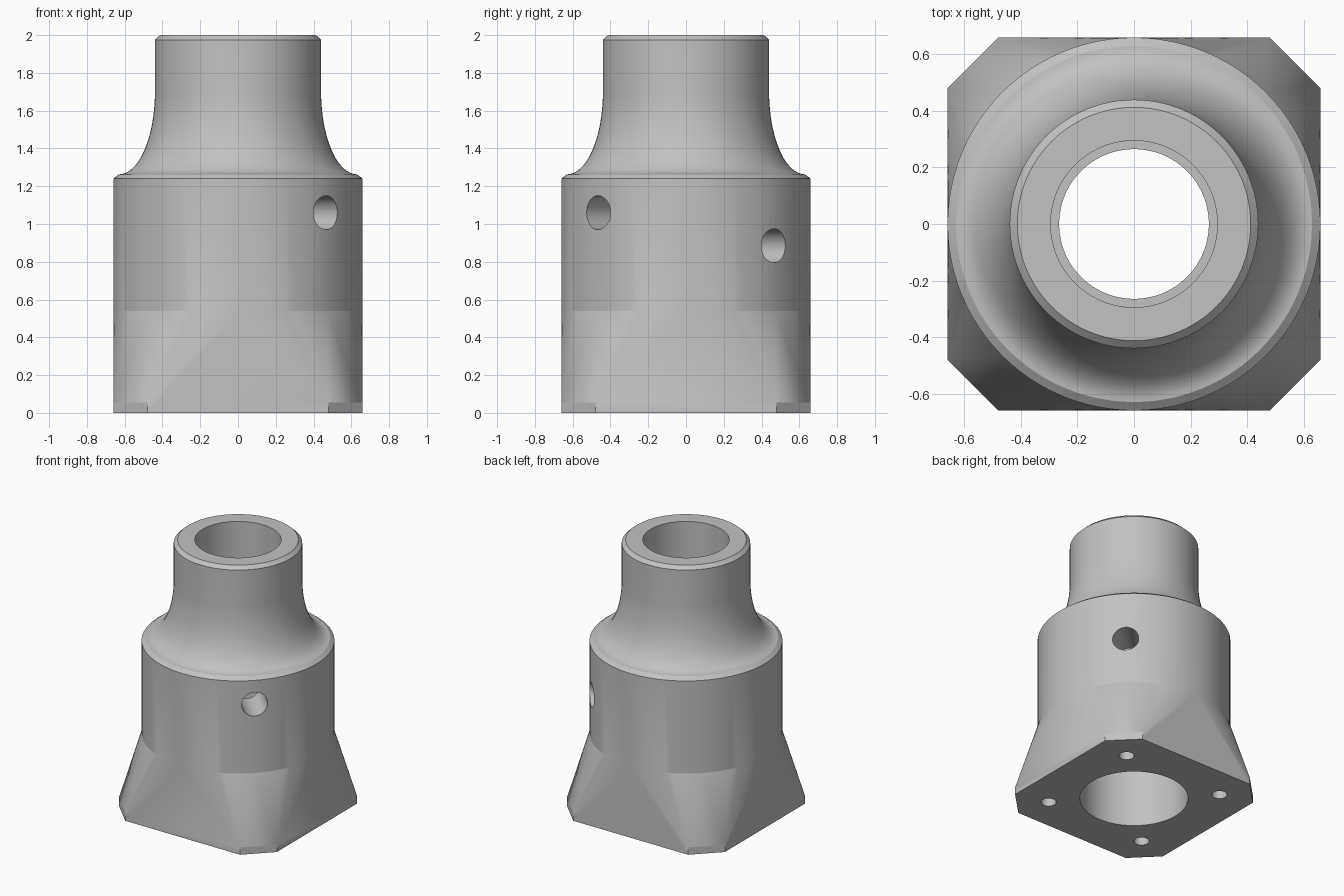
import bpy, bmesh
from math import sin, cos, pi, radians
from mathutils import Matrix, Vector

SIDES = 96

default = bpy.data.objects.get("Cube")
if default:
    bpy.data.objects.remove(default, do_unlink=True)

grey = bpy.data.materials.new("plain grey")
grey.use_nodes = True
colour = (0.54, 0.54, 0.54, 1)
grey.diffuse_color = colour
grey.node_tree.nodes["Principled BSDF"].inputs["Base Color"].default_value = colour


def finish(name, bm):
    bmesh.ops.recalc_face_normals(bm, faces=bm.faces)
    mesh = bpy.data.meshes.new(name)
    bm.to_mesh(mesh)
    bm.free()
    mesh.materials.append(grey)
    ob = bpy.data.objects.new(name, mesh)
    bpy.context.collection.objects.link(ob)
    return ob


def ring(r, z):
    return [Vector((r * cos(2 * pi * i / SIDES), r * sin(2 * pi * i / SIDES), z))
            for i in range(SIDES)]


def raise_cap(bm, cap, profile):
    """Extrude a round cap through successive (radius, height) points."""
    for r, z in profile:
        cap = bmesh.ops.extrude_discrete_faces(bm, faces=[cap])["faces"][0]
        for v in cap.verts:
            flat = v.co.to_2d().normalized() * r
            v.co = (flat.x, flat.y, z)


def rod(name, radius, length, matrix):
    bm = bmesh.new()
    bmesh.ops.create_cone(bm, cap_ends=True, segments=32, radius1=radius,
                          radius2=radius, depth=length, matrix=matrix)
    return finish(name, bm)


def cut_away(target, tool):
    """Subtract the tool and discard it."""
    tool.hide_render = True
    mod = target.modifiers.new("cut", 'BOOLEAN')
    mod.operation, mod.solver, mod.object = 'DIFFERENCE', 'EXACT', tool
    bpy.context.view_layer.objects.active = target
    bpy.ops.object.modifier_apply(modifier=mod.name)
    bpy.data.objects.remove(tool, do_unlink=True)


# Foot: square with cut corners, blending into a circle
half, corner = 0.66, 0.48
points = [Vector((sx * x, sy * y, z)) for x, y in ((half, corner), (corner, half))
          for sx in (1, -1) for sy in (1, -1) for z in (0, 0.055)]
bm = bmesh.new()
for p in points + ring(half, 0.54):
    bm.verts.new(p)
bmesh.ops.convex_hull(bm, input=bm.verts)
bmesh.ops.dissolve_limit(bm, angle_limit=radians(0.2), verts=bm.verts, edges=bm.edges)
bmesh.ops.recalc_face_normals(bm, faces=bm.faces)

# Barrel, flared shoulder and chamfered neck raised from the foot's round top
flare = [(0.63 - 0.19 * sin(t), 1.70 - 0.437 * cos(t))
         for t in (pi / 2 * i / 20 for i in range(21))]
cap = max(bm.faces, key=lambda f: f.calc_center_median().z)
raise_cap(bm, cap, [(half, 1.24)] + flare + [(0.44, 1.975), (0.413, 2.0)])
body = finish("coupling_housing", bm)

# Stepped bore: wide below, narrow in the middle, collar seat above
bm = bmesh.new()
base = bm.faces.new([bm.verts.new(p) for p in ring(0.37, -0.1)])
raise_cap(bm, base, [(0.37, 1.2), (0.265, 1.2), (0.265, 1.4), (0.295, 1.4), (0.295, 2.1)])
bmesh.ops.holes_fill(bm, edges=bm.edges, sides=0)
cut_away(body, finish("bore_cutter", bm))

# Two radial access holes on the left side of the wall
for angle, z in ((-45, 1.06), (45, 0.885)):
    matrix = (Matrix.Rotation(radians(angle), 4, 'Z') @ Matrix.Translation((0.55, 0, z))
              @ Matrix.Rotation(pi / 2, 4, 'Y'))
    cut_away(body, rod("access_cutter", 0.09, 0.6, matrix))

# Four blind screw holes under the foot
for x in (-0.415, 0.415):
    for y in (-0.415, 0.415):
        matrix = Matrix.Translation((x, y, 0.15))
        cut_away(body, rod("screw_cutter", 0.052, 0.5, matrix))

bpy.ops.object.select_all(action='DESELECT')
body.select_set(True)
bpy.context.view_layer.objects.active = body
bpy.ops.object.shade_smooth_by_angle(angle=radians(15))
